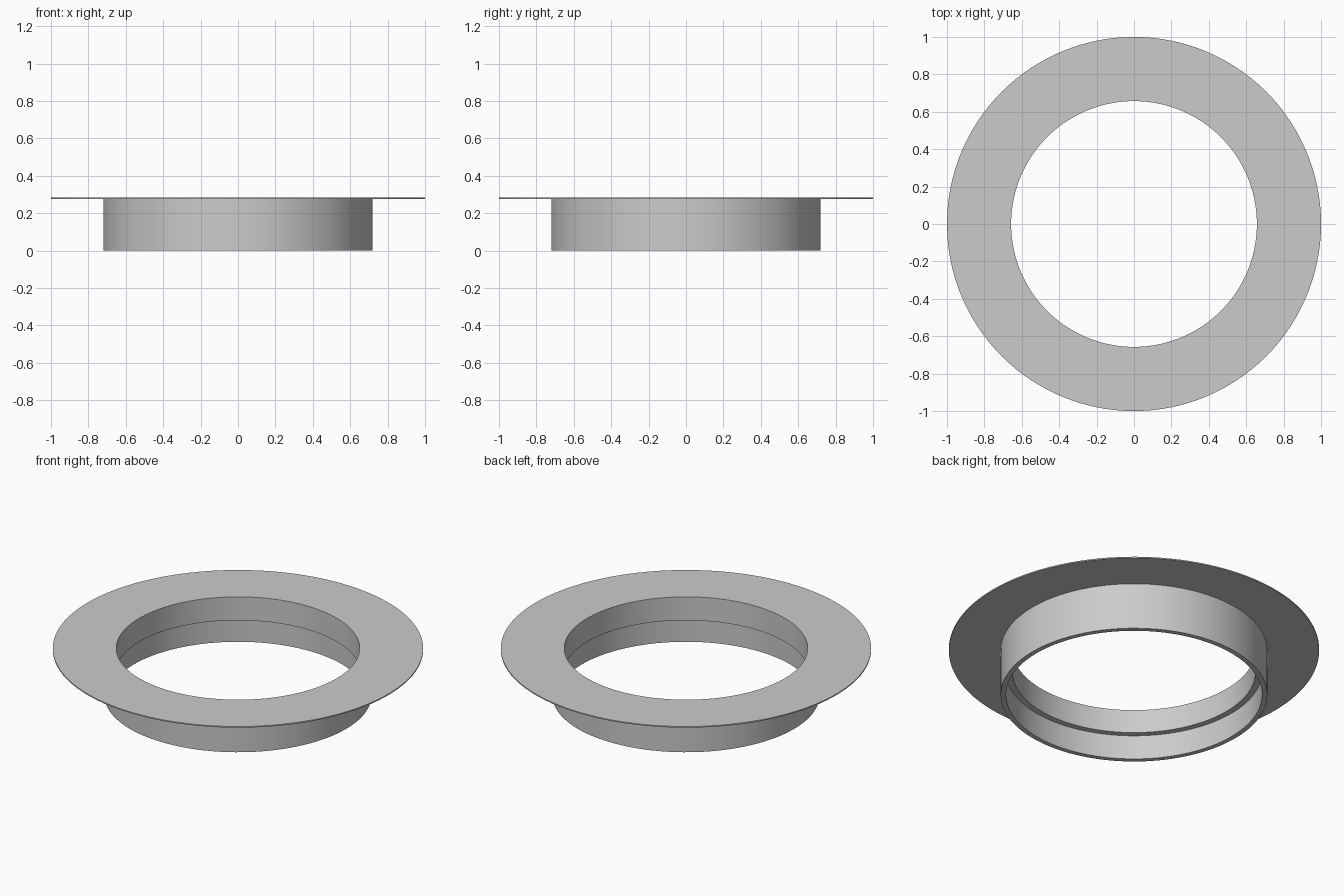
import bpy, math

if "Cube" in bpy.data.objects:
    bpy.data.objects.remove(bpy.data.objects["Cube"])

SEGMENTS = 128


def lathe(name, profile):
    """Revolve a closed (radius, z) profile around the z axis."""
    n = len(profile)
    verts, faces = [], []
    for i in range(SEGMENTS):
        a = 2 * math.pi * i / SEGMENTS
        verts += [(r * math.cos(a), r * math.sin(a), z) for r, z in profile]
        j = (i + 1) % SEGMENTS
        for k in range(n):
            m = (k + 1) % n
            faces.append((i * n + k, j * n + k, j * n + m, i * n + m))
    mesh = bpy.data.meshes.new(name)
    mesh.from_pydata(verts, [], faces)
    mesh.update()
    obj = bpy.data.objects.new(name, mesh)
    bpy.context.collection.objects.link(obj)
    bpy.ops.object.select_all(action='DESELECT')
    obj.select_set(True)
    bpy.context.view_layer.objects.active = obj
    bpy.ops.object.shade_smooth_by_angle(angle=math.radians(30))
    return obj


# Flanged collar: thin wide rim, short sleeve, stepped bore
lathe("flanged_collar", [
    (0.692, 0.0), (0.72, 0.0),         # sleeve bottom edge
    (0.72, 0.277), (1.0, 0.277),       # sleeve outside, flange underside
    (1.0, 0.284), (0.657, 0.284),      # flange top
    (0.657, 0.144), (0.692, 0.144),    # narrow bore and inner step
])
